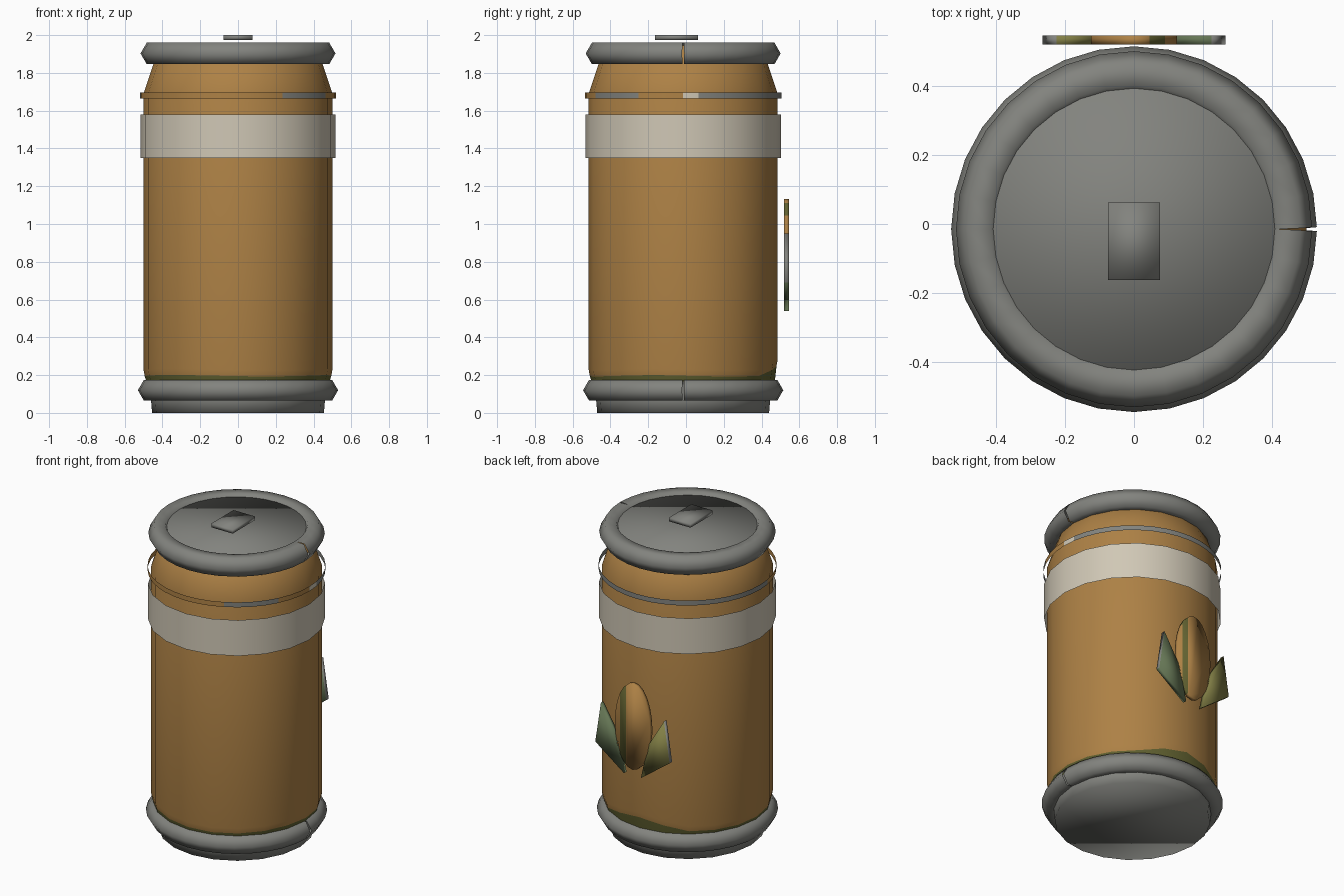
import bpy, bmesh, math
from mathutils import Vector

if "Cube" in bpy.data.objects:
    bpy.data.objects.remove(bpy.data.objects["Cube"])

CY = -0.015  # can axis in y


def mat(name, rgb):
    m = bpy.data.materials.new(name)
    m.diffuse_color = (*rgb, 1)
    m.use_nodes = True
    m.node_tree.nodes["Principled BSDF"].inputs["Base Color"].default_value = m.diffuse_color
    return m


ORANGE = mat("ochre_paint", (0.42, 0.22, 0.06))
CREAM = mat("cream_band", (0.63, 0.575, 0.465))
GREY = mat("metal_grey", (0.225, 0.228, 0.21))
MOSS = mat("dark_moss", (0.12, 0.12, 0.03))
GREEN = mat("leaf_green", (0.13, 0.18, 0.09))
OLIVE = mat("leaf_olive", (0.22, 0.21, 0.06))


def finish(bm, name, mats, normals=True):
    if normals:
        bmesh.ops.recalc_face_normals(bm, faces=bm.faces)
    me = bpy.data.meshes.new(name)
    bm.to_mesh(me)
    bm.free()
    for m in mats:
        me.materials.append(m)
    me.shade_smooth()
    ob = bpy.data.objects.new(name, me)
    bpy.context.collection.objects.link(ob)
    return ob


def lathe(name, profile, n, mats, rule=lambda row, ang: 0, caps=False, bump=None):
    """Spin (radius, z) points around the can axis, bottom to top."""
    bm = bmesh.new()
    rows = []
    for j, (r, z) in enumerate(profile):
        row = []
        for i in range(n):
            a = 2 * math.pi * i / n
            dz = bump(j, math.degrees(a)) if bump else 0
            row.append(bm.verts.new((r * math.cos(a), CY + r * math.sin(a), z + dz)))
        rows.append(row)
    for j in range(len(rows) - 1):
        for i in range(n):
            k = (i + 1) % n
            f = bm.faces.new((rows[j][i], rows[j][k], rows[j + 1][k], rows[j + 1][i]))
            f.material_index = rule(j, 360 * (i + 0.5) / n)
    if caps:
        bm.faces.new(rows[0][::-1]).material_index = rule(0, 0)
        bm.faces.new(rows[-1]).material_index = 0
    return finish(bm, name, mats, normals=False)


def rim(name, major, minor, zc, n=32):
    """Six-sided ring with a narrow tapering seam on the +x side."""
    bm = bmesh.new()
    cols = []
    for i in range(n + 1):
        col = []
        for k in range(6):
            t = math.pi * k / 3
            r = major + minor * math.cos(t)
            a = 2 * math.pi * i / n
            gap = max(0, r - major) * 0.09 / r
            a += gap if i == 0 else (-gap if i == n else 0)
            col.append(bm.verts.new((r * math.cos(a), CY + r * math.sin(a),
                                     zc + minor * math.sin(t))))
        cols.append(col)
    for i in range(n):
        for k in range(6):
            m = (k + 1) % 6
            bm.faces.new((cols[i][k], cols[i + 1][k], cols[i + 1][m], cols[i][m]))
    return finish(bm, name, [GREY])


# can body with grey base and lid, moss strip at the foot
def moss_bump(row, ang):
    d = abs(ang - 90)
    if row in (3, 4):
        return 0.05 * math.cos(math.radians(3 * d)) if d < 30 else 0.004 * math.sin(ang * 0.3)
    return 0


lathe("can_body",
      [(0.455, 0), (0.46, 0.06), (0.485, 0.165), (0.494, 0.197), (0.5, 0.23),
       (0.5, 1.69), (0.415, 1.945)],
      20, [GREY, MOSS, ORANGE], lambda j, a: (0, 0, 1, 2, 2, 2)[j],
      caps=True, bump=moss_bump)

# rolled rims
rim("bottom_rim", 0.466, 0.064, 0.12)
rim("top_rim", 0.45, 0.066, 1.903)

# cream band
lathe("label_band", [(0.517, 1.35), (0.517, 1.58)], 20, [CREAM])


# thin neck ring with worn paint
def ring_rule(row, ang):
    if ang < 9:
        return 2
    if ang < 190 or 300 < ang < 333:
        return 1
    return 0


lathe("neck_ring", [(0.52, 1.665), (0.52, 1.697)], 40, [ORANGE, GREY, CREAM], ring_rule)

# opening tab
bm = bmesh.new()
bmesh.ops.create_cube(bm, size=1)
for v in bm.verts:
    v.co = Vector((v.co.x * 0.152, v.co.y * 0.226 - 0.05, v.co.z * 0.025 + 1.9875))
finish(bm, "opening_tab", [GREY])


def plate(points):
    """Flat outline in x/z, given thickness along y at the back."""
    bm = bmesh.new()
    f = bm.faces.new([bm.verts.new((x, 0.52, z)) for x, z in points])
    ext = bmesh.ops.extrude_face_region(bm, geom=[f])
    for v in ext["geom"]:
        if isinstance(v, bmesh.types.BMVert):
            v.co.y = 0.546
    return bm


# oval emblem on the back with a moss stripe
bm = plate([(0.125 * math.cos(2 * math.pi * i / 24), 0.855 + 0.277 * math.sin(2 * math.pi * i / 24))
            for i in range(24)])
for x in (0.045, 0.09):
    bmesh.ops.bisect_plane(bm, geom=bm.verts[:] + bm.edges[:] + bm.faces[:],
                           plane_co=(x, 0, 0), plane_no=(1, 0, 0))
for f in bm.faces:
    if 0.045 < f.calc_center_median().x < 0.09:
        f.material_index = 1
finish(bm, "oval_emblem", [ORANGE, MOSS])

# kite-shaped leaves either side, grey on the outer upper edge
for side, name, m in ((1, "leaf_left", GREEN), (-1, "leaf_right", OLIVE)):
    bm = plate([(side * x, z) for x, z in
                ((0.225, 0.95), (0.265, 0.69), (0.06, 0.54), (0.11, 0.76))])
    for f in bm.faces:
        c = f.calc_center_median()
        if abs(c.x) > 0.22 and c.z > 0.75:
            f.material_index = 1
    finish(bm, name, [m, GREY])
